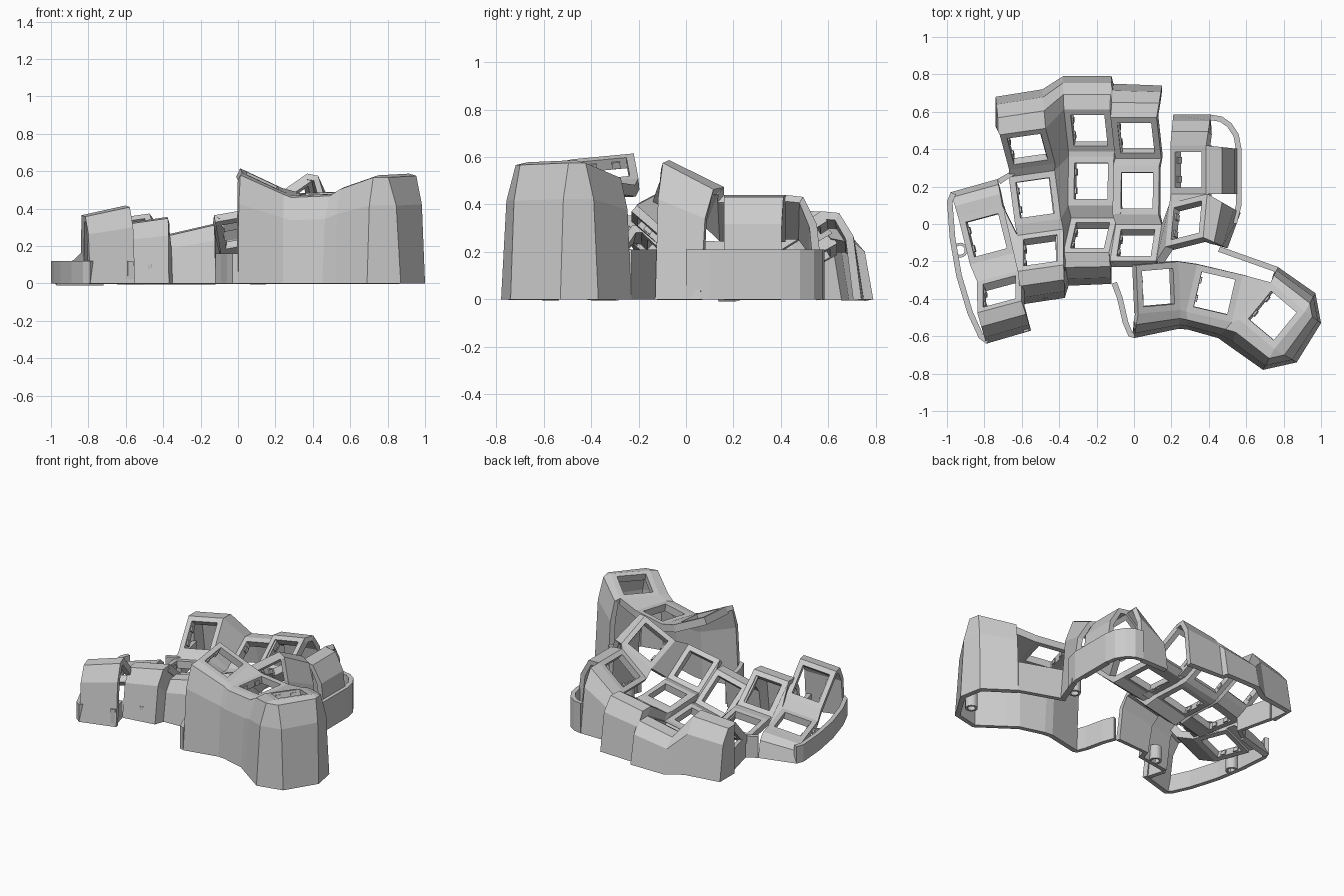
import bpy, bmesh
from math import radians
from mathutils import Matrix, Vector

if "Cube" in bpy.data.objects:
    bpy.data.objects.remove(bpy.data.objects["Cube"])

grey = bpy.data.materials.new("light grey plastic")
grey.use_nodes = True
grey.diffuse_color = (0.6, 0.6, 0.6, 1)
grey.node_tree.nodes["Principled BSDF"].inputs["Base Color"].default_value = (0.6, 0.6, 0.6, 1)


def finish(name, bm, thickness=0):
    """Turn a bmesh into an object, thickened inwards if asked."""
    bmesh.ops.remove_doubles(bm, verts=bm.verts, dist=0.0005)
    mesh = bpy.data.meshes.new(name)
    bm.to_mesh(mesh)
    bm.free()
    obj = bpy.data.objects.new(name, mesh)
    bpy.context.collection.objects.link(obj)
    mesh.materials.append(grey)
    if thickness:
        mod = obj.modifiers.new("shell", "SOLIDIFY")
        mod.thickness = thickness
        mod.offset = -1
    return obj


def add_quad(bm, *points):
    bm.faces.new([bm.verts.new(p) for p in points])


class Key:
    """A tilted square socket with four named outer corners."""

    def __init__(self, x, y, z, pitch, roll, yaw):
        self.mat = (Matrix.Translation((x, y, z)) @ Matrix.Rotation(radians(yaw), 4, "Z")
                    @ Matrix.Rotation(radians(-roll), 4, "Y") @ Matrix.Rotation(radians(pitch), 4, "X"))
        self.fl, self.fr, self.br, self.bl = self.ring(0.125, 0.13)

    def ring(self, hx, hy):
        return [self.mat @ Vector((sx * hx, sy * hy, 0)) for sx, sy in ((-1, -1), (1, -1), (1, 1), (-1, 1))]

    def frame(self, bm):
        outer, inner = self.ring(0.125, 0.13), self.ring(0.092, 0.096)
        for i in range(4):
            j = (i + 1) % 4
            add_quad(bm, outer[i], outer[j], inner[j], inner[i])


# Sockets, listed front to back in each finger column
outer_pinky = [Key(-0.72, -0.36, 0.29, -52, 12, 15), Key(-0.79, -0.06, 0.14, -5, 12, 15)]
pinky = [Key(-0.50, -0.14, 0.25, -43, 8, 8), Key(-0.53, 0.14, 0.16, -3, 8, 8),
         Key(-0.57, 0.40, 0.27, 42, 8, 8)]
middle = [Key(-0.235, -0.06, 0.20, -45, 13, 0), Key(-0.23, 0.23, 0.13, -3, 13, 0),
          Key(-0.24, 0.50, 0.19, 30, 11, 0)]
index = [Key(0.01, -0.10, 0.30, -42, 10, 0), Key(0.01, 0.18, 0.22, -3, 10, 0),
         Key(0.01, 0.46, 0.28, 33, 10, 0)]
inner = [Key(0.28, 0.02, 0.46, -32, 34, 14), Key(0.29, 0.29, 0.36, 0, 40, 0)]
thumb = [Key(0.13, -0.34, 0.55, 6, -25, 5), Key(0.43, -0.37, 0.48, 3, 2, -13),
         Key(0.74, -0.49, 0.55, 2, 15, -40)]

# Column plates: frames plus the webs between rows
columns = {"outer_pinky_column": outer_pinky, "pinky_column": pinky, "middle_column": middle,
           "index_column": index, "inner_column": inner}
for name, keys in columns.items():
    bm = bmesh.new()
    for key in keys:
        key.frame(bm)
    for a, b in zip(keys, keys[1:]):
        add_quad(bm, a.bl, a.br, b.fr, b.fl)
    finish(name, bm, 0.05)

# Webs between neighbouring columns
bm = bmesh.new()
for left, right in ((pinky, middle), (middle, index)):
    for i in range(3):
        add_quad(bm, left[i].fr, right[i].fl, right[i].bl, left[i].br)
        if i < 2:
            add_quad(bm, left[i].br, right[i].bl, right[i + 1].fl, left[i + 1].fr)
add_quad(bm, outer_pinky[1].fr, pinky[0].fl, pinky[0].bl, outer_pinky[1].br)
add_quad(bm, index[0].fr, inner[0].fl, inner[0].bl, index[0].br)
finish("column_webs", bm, 0.045)

# Thumb plate
bm = bmesh.new()
for key in thumb:
    key.frame(bm)
for a, b in zip(thumb, thumb[1:]):
    add_quad(bm, a.fr, b.fl, b.bl, a.br)
finish("thumb_plate", bm, 0.05)

# Switch clips on the left side of every socket
bm = bmesh.new()
for key in outer_pinky + pinky + middle + index + inner + thumb:
    for y in (-0.05, 0.05):
        place = key.mat @ Matrix.Translation((-0.09, y, -0.03)) @ Matrix.Diagonal((0.014, 0.035, 0.03, 1))
        bmesh.ops.create_cube(bm, size=1, matrix=place)
finish("switch_clips", bm)


def skirt(name, pairs):
    """Curved wall from plate corners out and down to ground points."""
    profile = ((0, 1), (0.45, 0.98), (0.8, 0.72), (1, 0))
    rows = [[Vector((p.x + (gx - p.x) * t, p.y + (gy - p.y) * t, p.z * h)) for t, h in profile]
            for p, (gx, gy) in pairs]
    bm = bmesh.new()
    for a, b in zip(rows, rows[1:]):
        for i in range(len(profile) - 1):
            add_quad(bm, a[i], a[i + 1], b[i + 1], b[i])
    finish(name, bm, 0.035)


def low_wall(name, height, path):
    """Thin upright wall along a ground path."""
    bm = bmesh.new()
    for (ax, ay), (bx, by) in zip(path, path[1:]):
        add_quad(bm, (ax, ay, height), (ax, ay, 0), (bx, by, 0), (bx, by, height))
    finish(name, bm, 0.03)


# Front walls
skirt("outer_pinky_front_wall", [(outer_pinky[0].fl, (-0.79, -0.64)), (outer_pinky[0].fr, (-0.55, -0.57))])
skirt("finger_front_wall", [
    (pinky[0].fl, (-0.60, -0.43)), (pinky[0].fr, (-0.37, -0.395)),
    (middle[0].fl, (-0.35, -0.33)), (middle[0].fr, (-0.12, -0.32))])

# Thumb wall wraps around the far end
t1, t2, t3 = thumb
skirt("thumb_wall", [
    (t1.fl, (0, -0.61)), (t1.fr, (0.24, -0.56)), (t2.fl, (0.29, -0.565)), (t2.fr, (0.45, -0.61)),
    (t3.fl, (0.52, -0.66)), (t3.fr, (0.69, -0.78)), (t3.fr, (0.87, -0.74)), (t3.br, (1, -0.53)),
    (t3.br, (0.97, -0.37)), (t3.bl, (0.77, -0.23))])

# Inner column walls
skirt("inner_front_wall", [(inner[0].fr, (0.50, -0.13)), (inner[0].br, (0.57, 0.06))])
skirt("inner_side_wall", [(inner[1].fr, (0.575, 0.16)), (inner[1].br, (0.575, 0.40))])
skirt("inner_back_wall", [(inner[1].br, (0.41, 0.585)), (inner[1].bl, (0.21, 0.585))])

# Back walls
skirt("finger_back_wall", [
    (index[2].br, (0.15, 0.74)), (index[2].bl, (-0.11, 0.75)),
    (middle[2].br, (-0.12, 0.79)), (middle[2].bl, (-0.38, 0.79)),
    (pinky[2].br, (-0.49, 0.72)), (pinky[2].bl, (-0.74, 0.68)), (pinky[2].bl, (-0.74, 0.52))])
skirt("outer_pinky_back_wall", [(outer_pinky[1].br, (-0.73, 0.24)), (outer_pinky[1].bl, (-0.98, 0.17))])

# Low walls closing the base
low_wall("outer_base_wall", 0.12, [(-0.98, 0.17), (-1, 0.12), (-0.985, -0.08), (-0.95, -0.28),
                                   (-0.89, -0.48), (-0.83, -0.61), (-0.79, -0.64)])
low_wall("pinky_base_wall", 0.12, [(-0.56, -0.57), (-0.60, -0.43)])
low_wall("pinky_side_wall", 0.15, [(-0.72, 0.52), (-0.66, 0.28), (-0.73, 0.24)])
low_wall("thumb_inner_wall", 0.16, [(-0.12, -0.32), (-0.09, -0.40), (-0.06, -0.53), (-0.03, -0.60), (0, -0.61)])
low_wall("thumb_back_wall", 0.21, [(0.77, -0.23), (0.46, -0.12)])
low_wall("inner_base_wall", 0.21, [(0.55, 0), (0.575, 0.1), (0.575, 0.40), (0.56, 0.48),
                                   (0.52, 0.54), (0.47, 0.575), (0.41, 0.585)])

# Screw bosses standing on the ground
for i, (x, y) in enumerate(((0.85, -0.60), (0.47, -0.03), (-0.48, -0.36), (-0.93, -0.14))):
    bm = bmesh.new()
    ring = bmesh.ops.create_circle(bm, segments=16, radius=0.04, matrix=Matrix.Translation((x, y, 0)))
    edges = list({e for v in ring["verts"] for e in v.link_edges})
    top = bmesh.ops.extrude_edge_only(bm, edges=edges)["geom"]
    bmesh.ops.translate(bm, verts=[g for g in top if isinstance(g, bmesh.types.BMVert)], vec=(0, 0, 0.1))
    bmesh.ops.recalc_face_normals(bm, faces=bm.faces)
    finish(f"screw_boss_{i + 1}", bm, 0.015)
